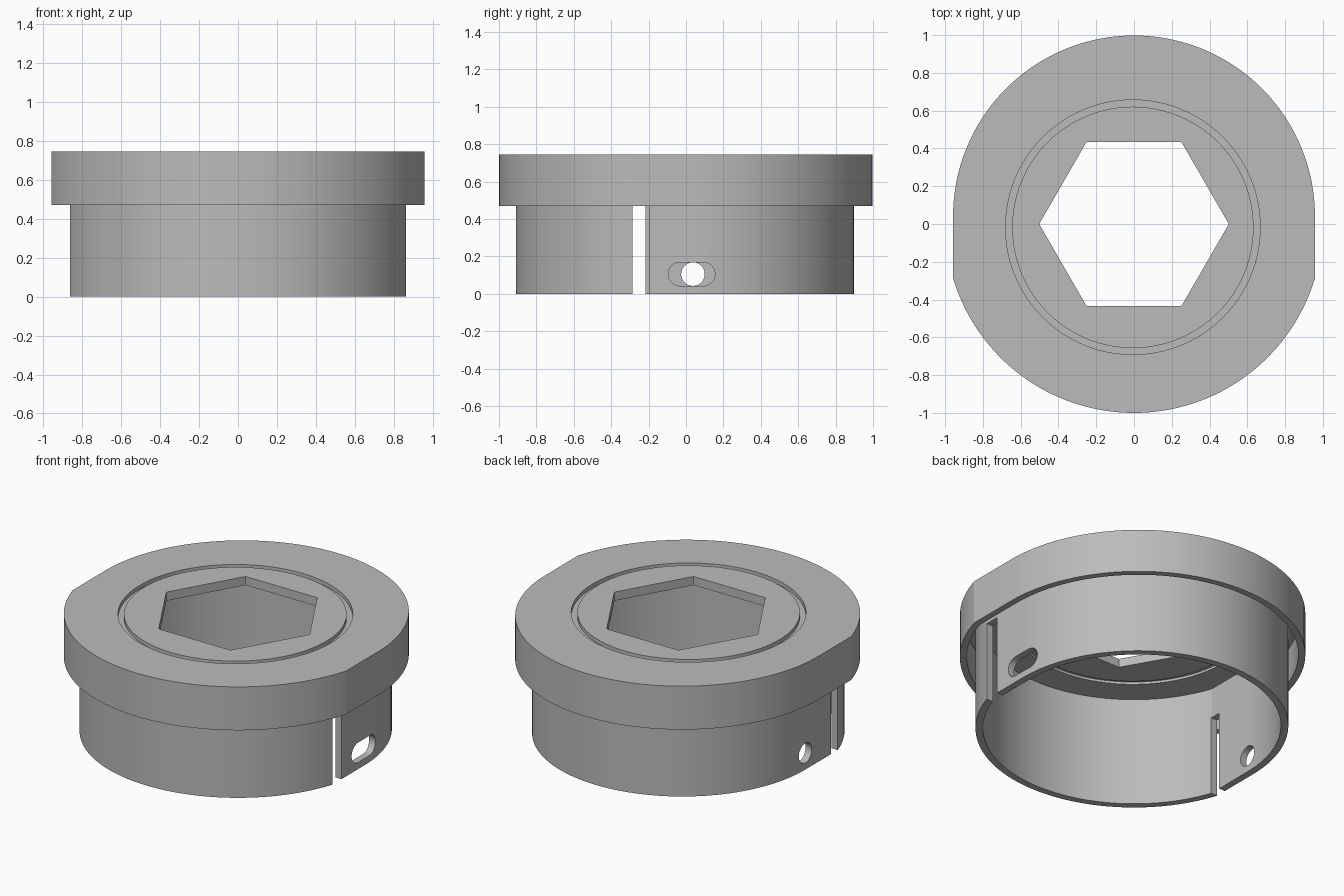
import bpy, bmesh, math

old = bpy.data.objects.get("Cube")
if old:
    bpy.data.objects.remove(old, do_unlink=True)

grey = bpy.data.materials.new("satin grey")
grey.use_nodes = True
COLOUR = (0.5, 0.5, 0.5, 1)
grey.diffuse_color = COLOUR
grey.node_tree.nodes["Principled BSDF"].inputs["Base Color"].default_value = COLOUR


def arc(cx, cy, r, start, end, n):
    return [(cx + r * math.cos(start + (end - start) * i / n),
             cy + r * math.sin(start + (end - start) * i / n)) for i in range(n + 1)]


def circle(r, cx=0, cy=0, n=96):
    return arc(cx, cy, r, 0, math.tau, n)[:-1]


def body_outline(half_width, back_centre, front_r, n=64):
    """Round back, short straight sides, and a wider round front."""
    a = math.acos(half_width / front_r)
    return (arc(0, back_centre, half_width, 0, math.pi, n)
            + arc(0, 0, front_r, math.pi + a, math.tau - a, n))


def prism(name, outline, low, high, axis="Z"):
    """Extrude an outline along z, or along x from (y, z) points."""
    bm = bmesh.new()
    place = (lambda p, h: (p[0], p[1], h)) if axis == "Z" else (lambda p, h: (h, p[0], p[1]))
    face = bm.faces.new([bm.verts.new(place(p, low)) for p in outline])
    new = bmesh.ops.extrude_face_region(bm, geom=[face])["geom"]
    shift = place((0, 0), high - low)
    bmesh.ops.translate(bm, vec=shift, verts=[g for g in new if isinstance(g, bmesh.types.BMVert)])
    bmesh.ops.recalc_face_normals(bm, faces=bm.faces)
    mesh = bpy.data.meshes.new(name)
    bm.to_mesh(mesh)
    bm.free()
    mesh.materials.append(grey)
    obj = bpy.data.objects.new(name, mesh)
    bpy.context.collection.objects.link(obj)
    return obj


def activate(obj):
    bpy.ops.object.select_all(action="DESELECT")
    obj.select_set(True)
    bpy.context.view_layer.objects.active = obj


def cut(obj, cutter):
    mod = obj.modifiers.new("cut", "BOOLEAN")
    mod.operation = "DIFFERENCE"
    mod.solver = "EXACT"
    mod.object = cutter
    activate(obj)
    bpy.ops.object.modifier_apply(modifier=mod.name)
    bpy.data.objects.remove(cutter, do_unlink=True)


def box_outline(a0, a1, b0, b1):
    return [(a0, b0), (a1, b0), (a1, b1), (a0, b1)]


TOP, PLATE, SKIRT = 0.745, 0.69, 0.47

# Cap: hollow flange with a hexagonal opening
cap = prism("cap", body_outline(0.958, 0.04, 1.0), SKIRT, TOP)
cut(cap, prism("cavity", body_outline(0.918, 0.04, 0.96), SKIRT - 0.1, PLATE))
cut(cap, prism("hexagon", circle(0.502, n=6), PLATE - 0.1, TOP + 0.1))

# Ring grooves on both faces of the plate
for low, high in ((TOP - 0.025, TOP + 0.1), (PLATE - 0.1, PLATE + 0.015)):
    groove = prism("groove", circle(0.674, -0.006, -0.017), low, high)
    cut(groove, prism("core", circle(0.639, -0.006, -0.018), low - 0.1, high + 0.1))
    cut(cap, groove)

# Collar: thin tube below the cap
collar = prism("collar", body_outline(0.863, 0.036, 0.91), 0, PLATE + 0.008)
cut(collar, prism("bore", body_outline(0.82, 0.036, 0.867), -0.1, TOP + 0.1))

# Slits at the start of the flat sides
cut(collar, prism("left_slit", box_outline(-0.286, -0.196, -0.1, 0.5), 0.6, 1.1, "X"))
cut(collar, prism("right_slit", box_outline(-0.286, -0.217, -0.1, 0.5), -1.1, -0.6, "X"))

# Long hole on the left, round hole on the right
R, HZ = 0.063, 0.105
long_hole = (arc(0.092, HZ, R, -math.pi / 2, math.pi / 2, 16)
             + arc(-0.032, HZ, R, math.pi / 2, 1.5 * math.pi, 16))
cut(collar, prism("long_hole", long_hole, 0.6, 1.1, "X"))
cut(collar, prism("round_hole", circle(R, 0.037, HZ, 32), -1.1, -0.6, "X"))

for obj in (cap, collar):
    activate(obj)
    bpy.ops.object.shade_smooth_by_angle(angle=math.radians(12))
